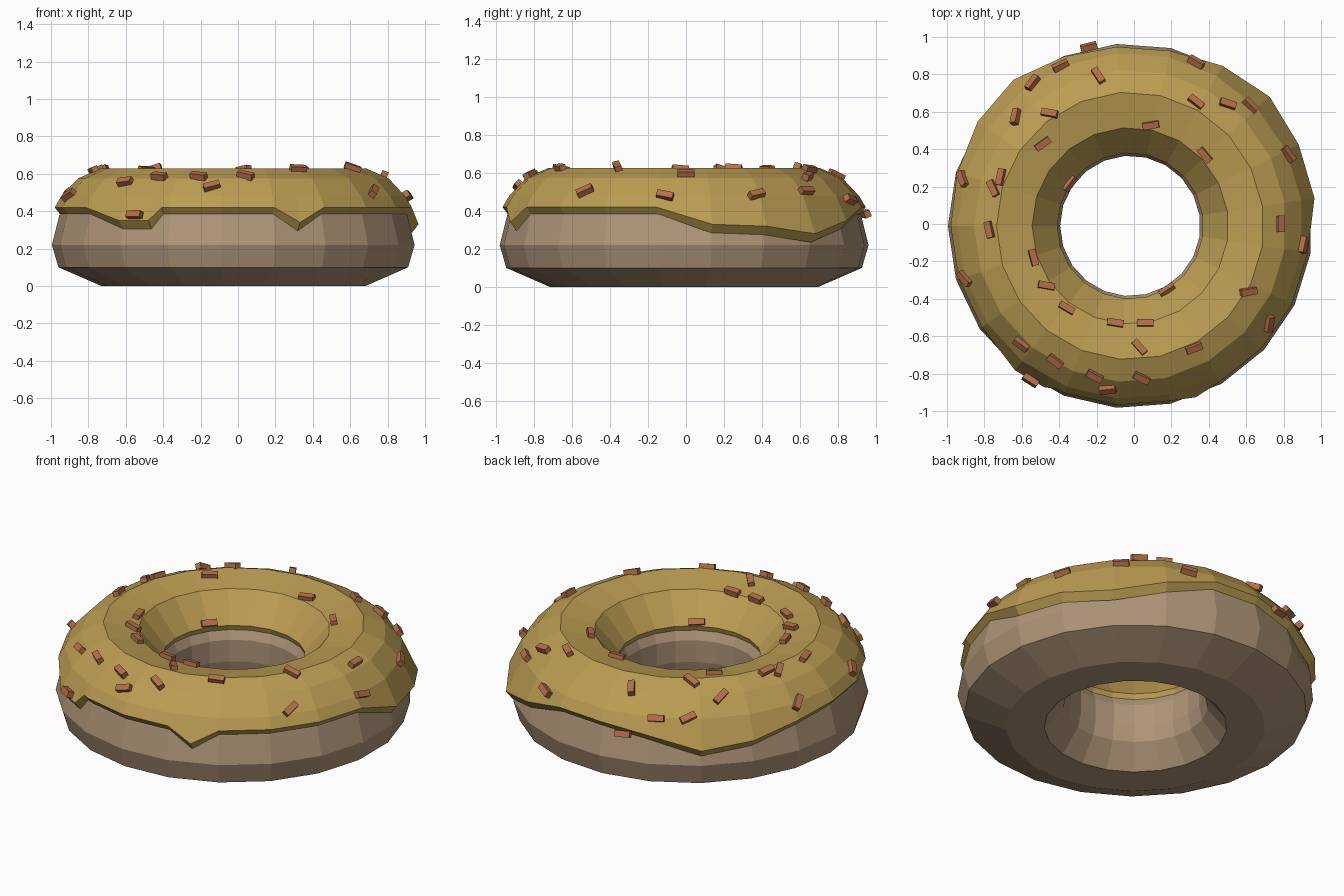
import bpy
import bmesh
from math import cos, sin, pi, radians, hypot
from mathutils import Matrix, Vector

SIDES = 21
STEP = 2 * pi / SIDES
CENTRE = Vector((-0.02, -0.01, 0))

default_cube = bpy.data.objects.get("Cube")
if default_cube:
    bpy.data.objects.remove(default_cube, do_unlink=True)


def make_material(name, colour):
    material = bpy.data.materials.new(name)
    material.use_nodes = True
    rgba = (*colour, 1)
    material.diffuse_color = rgba
    material.node_tree.nodes["Principled BSDF"].inputs["Base Color"].default_value = rgba
    return material


def make_object(name, bm, material):
    bmesh.ops.recalc_face_normals(bm, faces=bm.faces)
    mesh = bpy.data.meshes.new(name)
    bm.to_mesh(mesh)
    bm.free()
    mesh.materials.append(material)
    obj = bpy.data.objects.new(name, mesh)
    bpy.context.collection.objects.link(obj)
    return obj


def ring_point(angle, radius, z):
    """Point on a regular polygon ring with a corner at half a turn."""
    offset = (angle - pi) % STEP
    if offset > STEP - 1e-5:
        offset = 0
    reach = radius * cos(STEP / 2) / cos(offset - STEP / 2)
    return CENTRE + Vector((reach * cos(angle), reach * sin(angle), z))


def loft_ring(columns):
    """Join closed cross-sections, given as (angle, profile), into a ring."""
    bm = bmesh.new()
    loops = [[bm.verts.new(ring_point(angle, r, z)) for r, z in profile]
             for angle, profile in columns]
    for a, b in zip(loops, loops[1:] + loops[:1]):
        for i in range(len(a)):
            j = (i + 1) % len(a)
            bm.faces.new((a[i], a[j], b[j], b[i]))
    return bm


dough = make_material("baked dough", (0.43, 0.30, 0.19))
icing = make_material("golden icing", (0.50, 0.335, 0.085))
candy = make_material("caramel candy", (0.46, 0.16, 0.065))

# Dough ring
dough_profile = [(0.5, 0), (0.71, 0), (0.94, 0.1), (0.975, 0.22), (0.935, 0.38),
                 (0.87, 0.48), (0.7, 0.57), (0.53, 0.54), (0.42, 0.44),
                 (0.375, 0.35), (0.375, 0.22), (0.395, 0.13)]
corners = [pi + STEP * k for k in range(SIDES)]
make_object("dough_ring", loft_ring([(a, dough_profile) for a in corners]), dough)

# Icing shell: its outer rim drops lower at the drips
icing_top = [(0.39, 0.43), (0.525, 0.59), (0.715, 0.628), (0.835, 0.575), (0.925, 0.48)]
HIGH_RIM = 0.42
drips = {3: 0.35, 11: 0.33, 12: 0.32, 13: 0.28, 14: 0.35,
         17: 0.39, 18: 0.32, 19: 0.35, 20: 0.4}
columns = [(a, drips.get(k, HIGH_RIM)) for k, a in enumerate(corners)]
columns += [(radians(242), 0.35), (radians(246), HIGH_RIM), (radians(291), 0.34)]
columns.sort()


def icing_profile(rim):
    rim_radius = 0.96 + (HIGH_RIM - rim) * 0.4
    underside = [(rim_radius - 0.035, rim - 0.045), (0.86, 0.45), (0.7, 0.55),
                 (0.53, 0.52), (0.4, 0.4)]
    return icing_top + [(rim_radius, rim)] + underside


make_object("icing", loft_ring([(a, icing_profile(rim)) for a, rim in columns]), icing)


# Sprinkles: x and y in hundredths, heading in degrees
sprinkles = [
    (-24, 94, 20), (-39, 84, 30), (-54, 75, 70), (-19, 79, 120), (-63, 57, 99),
    (-45, 59, -15), (-49, 43, 35), (-35, 22, 50), (9, 53, 10), (33, 86, -50),
    (33, 65, -40), (50, 64, -15), (62, 63, -45), (38, 37, -50), (82, 37, -45),
    (78, 0, 90), (90, -11, 60), (61, -36, 5), (72, -53, -80), (32, -66, 20),
    (18, -36, 35), (6, -53, 0), (-10, -53, -9), (3, -66, -50), (4, -82, -30),
    (-21, -81, -30), (-14, -88, 20), (-55, -83, -30), (-42, -73, -40),
    (-60, -64, -30), (-36, -45, -30), (-47, -33, -9), (-54, -18, -75),
    (-77, -3, -75), (-90, -29, -30), (-91, 24, -50), (-75, 19, -60), (-71, 25, 80)]
surface = icing_top + [(0.96, 0.42), (1, 0.32)]


def surface_at(x, y):
    """Height and unit normal of the icing above a point."""
    out = Vector((x, y, 0)) - CENTRE
    radius = min(max(out.length, surface[0][0]), 0.99)
    out.normalize()
    for (r0, z0), (r1, z1) in zip(surface, surface[1:]):
        if r0 <= radius <= r1:
            slope = (z1 - z0) / (r1 - r0)
            normal = Vector((-slope * out.x, -slope * out.y, 1)).normalized()
            return z0 + slope * (radius - r0), normal


bm = bmesh.new()
for px, py, heading in sprinkles:
    x, y = px / 100, py / 100
    z, normal = surface_at(x, y)
    direction = Vector((cos(radians(heading)), sin(radians(heading)), 0))
    along = direction - normal * direction.dot(normal)
    along.normalize()
    across = normal.cross(along)
    frame = Matrix((along, across, normal)).transposed().to_4x4()
    frame.translation = Vector((x, y, z)) + normal * 0.008
    size = Matrix.Diagonal((0.088, 0.036, 0.034, 1))
    bmesh.ops.create_cube(bm, size=1, matrix=frame @ size)
make_object("sprinkles", bm, candy)
